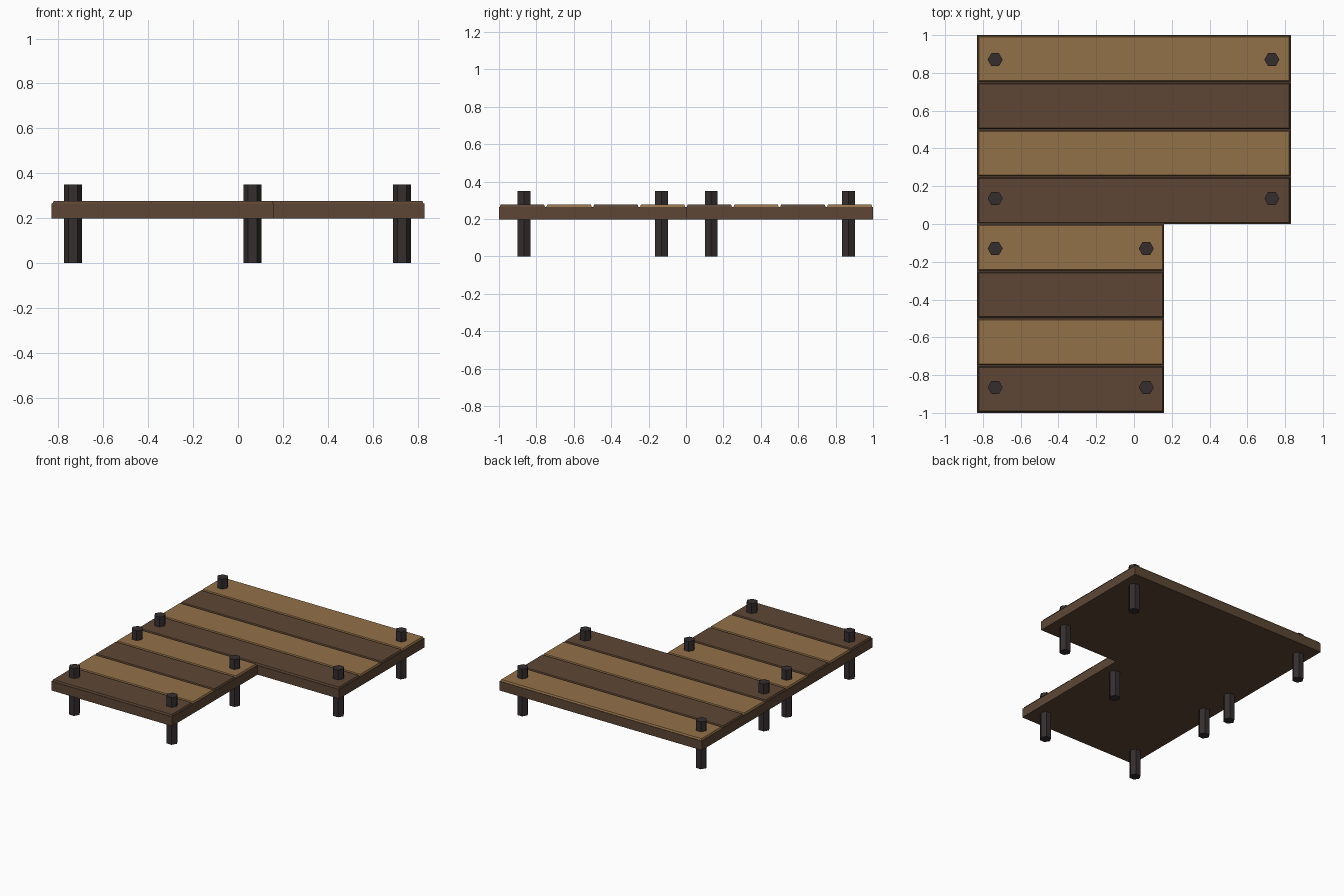
import bpy, bmesh, math

cube = bpy.data.objects.get("Cube")
if cube:
    bpy.data.objects.remove(cube, do_unlink=True)


def material(name, rgb):
    m = bpy.data.materials.new(name)
    m.use_nodes = True
    m.diffuse_color = (*rgb, 1)
    m.node_tree.nodes["Principled BSDF"].inputs["Base Color"].default_value = (*rgb, 1)
    return m


light_wood = material("light wood", (0.29, 0.165, 0.065))
dark_wood = material("dark wood", (0.11, 0.062, 0.036))
post_wood = material("post charcoal", (0.036, 0.027, 0.028))


def finish(bm, name, mat):
    bmesh.ops.recalc_face_normals(bm, faces=bm.faces)
    mesh = bpy.data.meshes.new(name)
    bm.to_mesh(mesh)
    bm.free()
    mesh.materials.append(mat)
    obj = bpy.data.objects.new(name, mesh)
    bpy.context.collection.objects.link(obj)
    return obj


def prism(name, outline, z0, z1, mat):
    bm = bmesh.new()
    base = bm.faces.new([bm.verts.new((x, y, z0)) for x, y in outline])
    top = bmesh.ops.extrude_face_region(bm, geom=[base])["geom"]
    verts = [v for v in top if isinstance(v, bmesh.types.BMVert)]
    bmesh.ops.translate(bm, vec=(0, 0, z1 - z0), verts=verts)
    return finish(bm, name, mat)


LEFT, RIGHT, NOTCH = 0.83, -0.83, 0.16
DECK_Z, TOP_Z = 0.265, 0.277

# L-shaped deck slab
prism("deck_slab", [(RIGHT, -1), (NOTCH, -1), (NOTCH, 0), (LEFT, 0),
                    (LEFT, 1), (RIGHT, 1)], 0.197, DECK_Z, dark_wood)

# Planks in alternating colours, with sloped edges and narrow gaps
for i in range(8):
    y0 = -1 + i * 0.25
    x1 = NOTCH if i < 4 else LEFT
    a, b, c, d = RIGHT + 0.004, x1 - 0.004, y0 + 0.004, y0 + 0.246
    plank = prism(f"plank_{i + 1}", [(a, c), (b, c), (b, d), (a, d)],
                  DECK_Z, TOP_Z, light_wood if i % 2 else dark_wood)
    for v in plank.data.vertices:
        if v.co.z > DECK_Z + 0.005:
            v.co.x += 0.005 if v.co.x < a + 0.01 else -0.005
            v.co.y += 0.005 if v.co.y < c + 0.01 else -0.005

# Hexagonal posts passing through the deck
for wing, inner_x, ys in (("front", 0.065, (-0.865, -0.13)),
                          ("back", 0.73, (0.135, 0.87))):
    for x in (-0.735, inner_x):
        for y in ys:
            hexagon = [(x + 0.04 * math.cos(k * math.pi / 3),
                        y + 0.04 * math.sin(k * math.pi / 3)) for k in range(6)]
            prism(f"{wing}_post", hexagon, 0, 0.35, post_wood)
